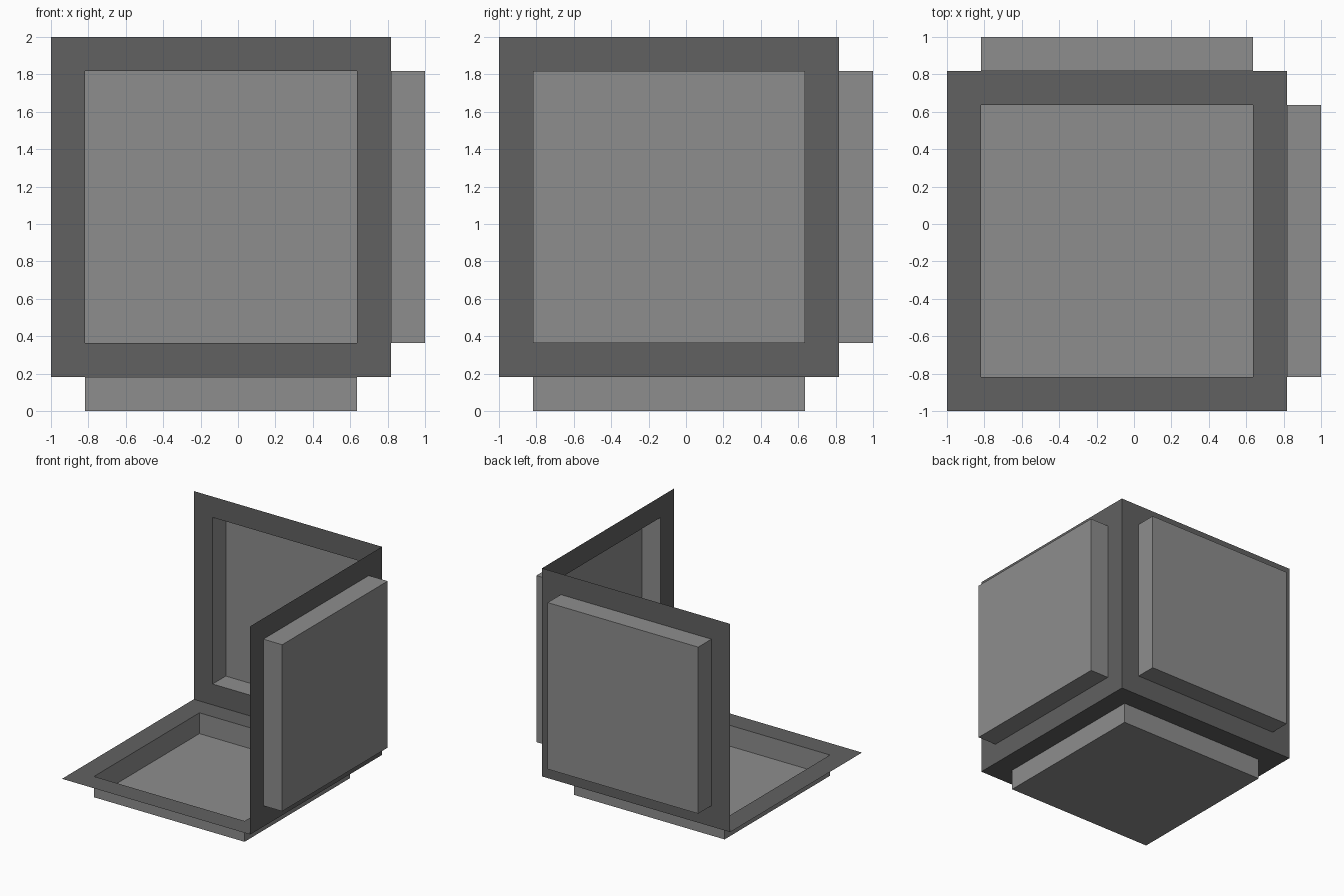
import bpy
import bmesh
from mathutils import Matrix, Vector

if "Cube" in bpy.data.objects:
    bpy.data.objects.remove(bpy.data.objects["Cube"])

SIDE = 20 / 11          # edge of the cube corner
STEP = SIDE / 10        # frame width and depth of the raised panels


def material(name, value):
    m = bpy.data.materials.new(name)
    m.diffuse_color = (value, value, value, 1)
    m.use_nodes = True
    m.node_tree.nodes["Principled BSDF"].inputs["Base Color"].default_value = m.diffuse_color
    return m


dark = material("dark grey", 0.12)
light = material("light grey", 0.27)

bm = bmesh.new()
centre = Vector((-STEP / 2, -STEP / 2, 1 + STEP / 2))
bmesh.ops.create_cube(bm, size=SIDE, matrix=Matrix.Translation(centre))

# Keep only the floor, back and right sheets
bm.normal_update()
bmesh.ops.delete(bm, geom=[f for f in bm.faces
                           if f.normal.dot(Vector((1, 1, -1))) < 0],
                 context='FACES')

# Flat frame round each sheet, then push the middle outwards
panels = list(bm.faces)
bmesh.ops.inset_individual(bm, faces=panels, thickness=STEP,
                           use_even_offset=True)
walls = bmesh.ops.inset_individual(bm, faces=panels, thickness=0,
                                   depth=STEP)["faces"]

# Panels and their side walls are light, frames are dark
for f in set(panels) | set(walls):
    f.material_index = 1

mesh = bpy.data.meshes.new("cube_corner")
bm.to_mesh(mesh)
bm.free()
mesh.materials.append(dark)
mesh.materials.append(light)
obj = bpy.data.objects.new("cube_corner_with_panels", mesh)
bpy.context.collection.objects.link(obj)
